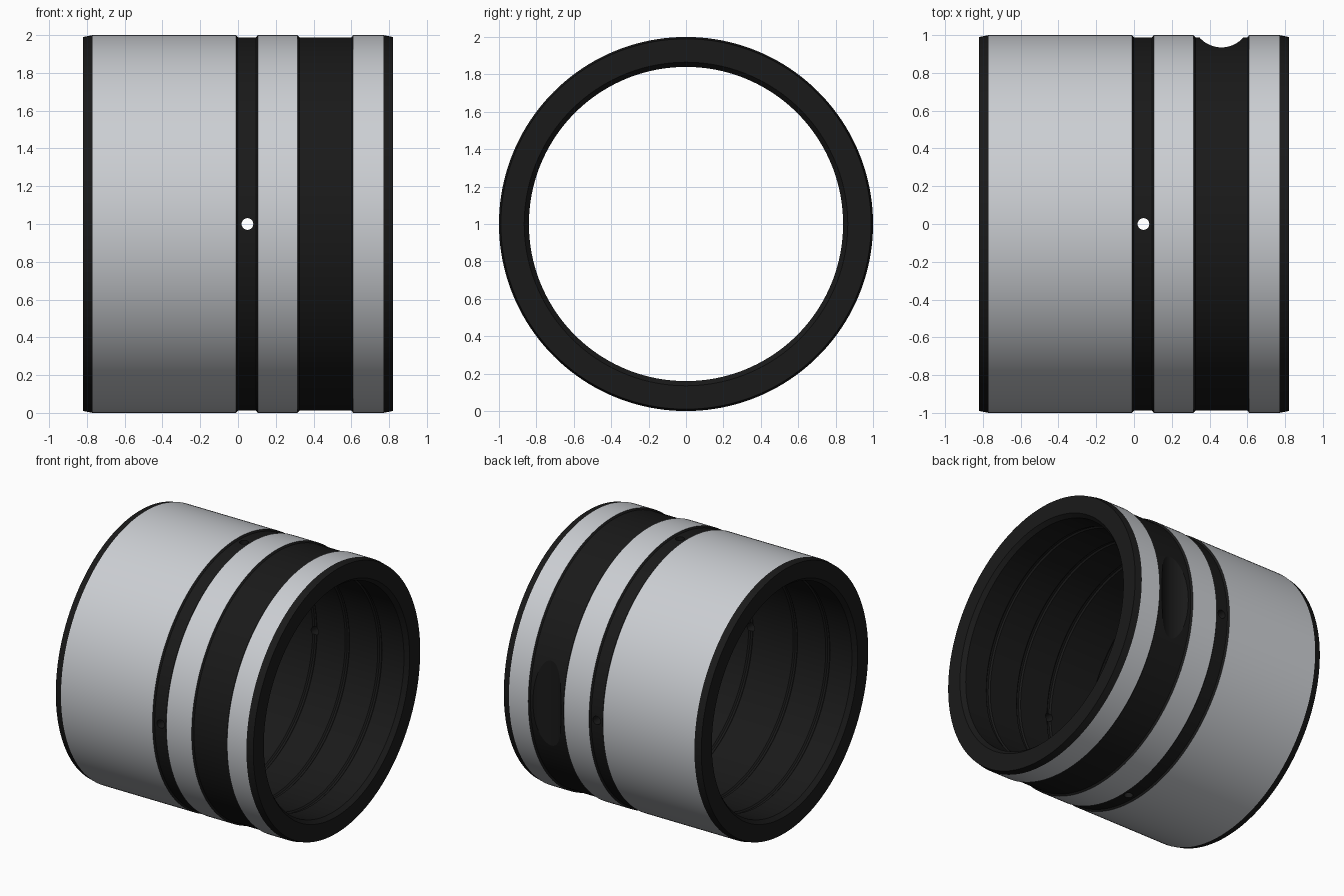
import bpy, bmesh
from math import sin, cos, pi, radians

if "Cube" in bpy.data.objects:
    bpy.data.objects.remove(bpy.data.objects["Cube"])

SIDES = 160


def material(name, c):
    m = bpy.data.materials.new(name)
    m.diffuse_color = (c[0], c[1], c[2], 1)
    m.use_nodes = True
    m.node_tree.nodes["Principled BSDF"].inputs["Base Color"].default_value = m.diffuse_color
    return m


black = material("black", (0.01, 0.01, 0.01))
grey = material("grey", (0.6, 0.62, 0.65))

# Closed section of the sleeve: (x, radius, is_grey for the band to the next point)
profile = [(-0.82, 0.99, 0), (-0.77, 1.0, 1), (-0.01, 1.0, 0), (0.0, 0.988, 0),
           (0.095, 0.988, 0), (0.105, 1.0, 1), (0.315, 1.0, 0), (0.325, 0.988, 0),
           (0.60, 0.988, 0), (0.61, 1.0, 1), (0.77, 1.0, 0), (0.82, 0.99, 0),
           (0.82, 0.865, 0), (0.79, 0.84, 0)]
# Narrow grooves in the bore
for x in (0.59, 0.32, 0.05, -0.32, -0.59):
    profile += [(x + 0.018, 0.84, 0), (x + 0.008, 0.85, 0),
                (x - 0.008, 0.85, 0), (x - 0.018, 0.84, 0)]
profile += [(-0.79, 0.84, 0), (-0.82, 0.865, 0)]

# Lathe the sleeve about the x axis
bm = bmesh.new()
rings = []
for x, r, _ in profile:
    rings.append([bm.verts.new((x, r * cos(2 * pi * k / SIDES), 1 + r * sin(2 * pi * k / SIDES)))
                  for k in range(SIDES)])
for i, (_, _, is_grey) in enumerate(profile):
    a, b = rings[i], rings[(i + 1) % len(rings)]
    for k in range(SIDES):
        n = (k + 1) % SIDES
        bm.faces.new((a[k], a[n], b[n], b[k])).material_index = is_grey
bmesh.ops.recalc_face_normals(bm, faces=bm.faces)
mesh = bpy.data.meshes.new("bushing_sleeve")
bm.to_mesh(mesh)
bm.free()
mesh.materials.append(black)
mesh.materials.append(grey)
sleeve = bpy.data.objects.new("bushing_sleeve", mesh)
bpy.context.collection.objects.link(sleeve)


def cut(name, radius, depth, loc, rot=(0, 0, 0), sides=32):
    """Subtract a cylinder from the sleeve."""
    bpy.ops.mesh.primitive_cylinder_add(vertices=sides, radius=radius, depth=depth,
                                        location=loc, rotation=rot)
    cutter = bpy.context.object
    cutter.name = name
    cutter.hide_render = True
    cutter.data.materials.append(black)
    mod = sleeve.modifiers.new(name, 'BOOLEAN')
    mod.operation = 'DIFFERENCE'
    mod.solver = 'EXACT'
    mod.object = cutter
    bpy.context.view_layer.objects.active = sleeve
    bpy.ops.object.modifier_apply(modifier=name)
    bpy.data.objects.remove(cutter)


# Grease holes through the narrow groove, and the scooped pocket at the back
cut("vertical_hole", 0.031, 3, (0.05, 0, 1))
cut("cross_hole", 0.031, 3, (0.05, 0, 1), (pi / 2, 0, 0))
cut("back_pocket", 0.155, 1.6, (0.463, 1.09, 1), sides=64)

bpy.ops.object.select_all(action='DESELECT')
sleeve.select_set(True)
bpy.context.view_layer.objects.active = sleeve
bpy.ops.object.shade_smooth_by_angle(angle=radians(8))
